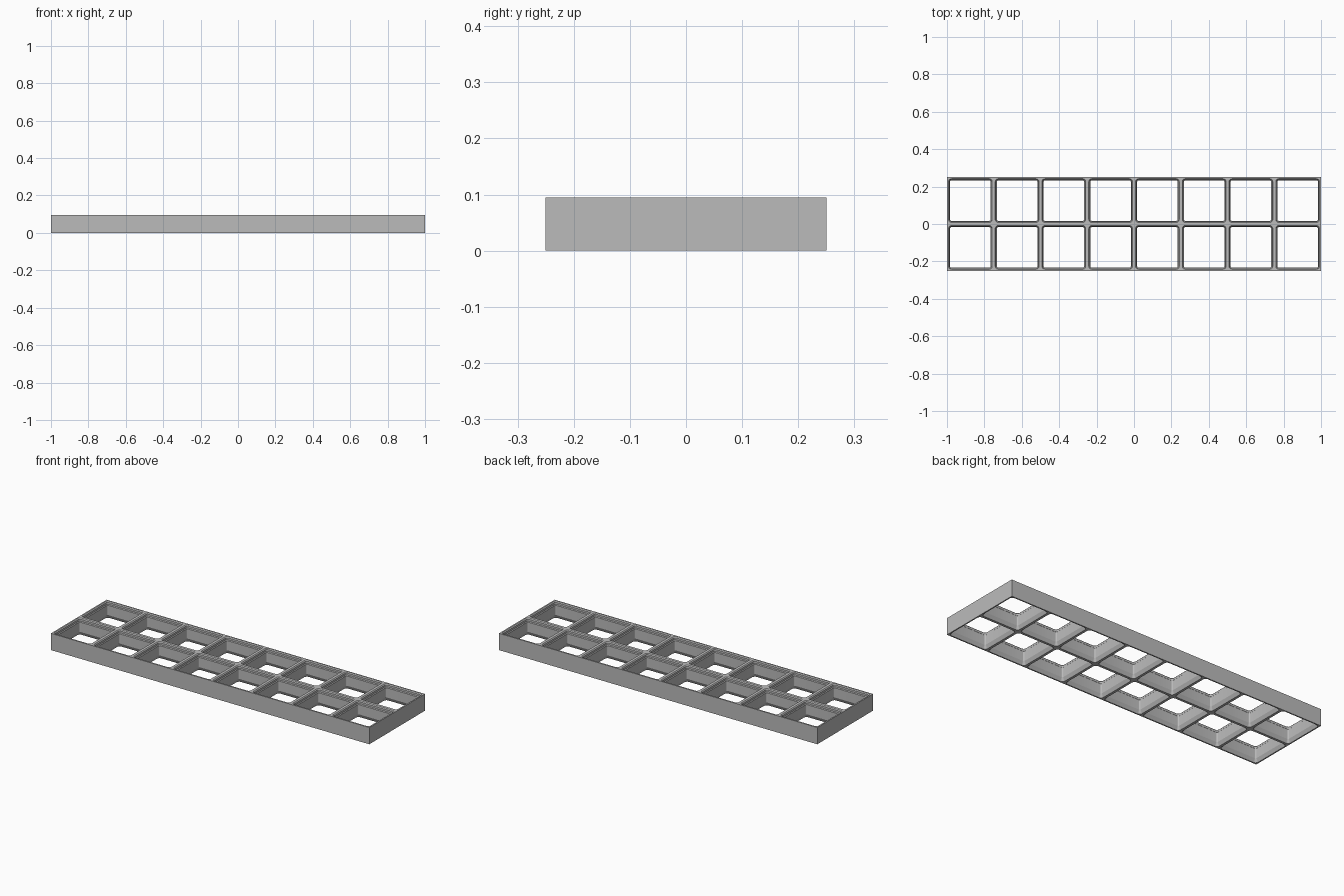
import bpy, bmesh, math

cube = bpy.data.objects.get("Cube")
if cube:
    bpy.data.objects.remove(cube)

COLUMNS, ROWS, PITCH, HEIGHT = 8, 2, 0.25, 0.095
CORNER_RADIUS, ARC_STEPS = 0.024, 6

# Half width of the opening at each height, from the top lip to the underside
PROFILE = [(0.117, HEIGHT), (0.112, 0.09), (0.112, 0.079), (0.108, 0.075),
           (0.108, 0.02), (0.118, 0)]


def make_material(name, value):
    mat = bpy.data.materials.new(name)
    mat.use_nodes = True
    color = (value, value, value, 1)
    mat.diffuse_color = color
    mat.node_tree.nodes["Principled BSDF"].inputs["Base Color"].default_value = color
    return mat


def add_ring(bm, cx, cy, half, radius, z):
    """Rounded square; a zero radius stacks the arc points on the corners."""
    ring = []
    for quarter in range(4):
        mid = math.radians(45 + 90 * quarter)
        sx, sy = math.copysign(1, math.cos(mid)), math.copysign(1, math.sin(mid))
        for step in range(ARC_STEPS + 1):
            a = math.radians(90 * (quarter + step / ARC_STEPS))
            ring.append(bm.verts.new((cx + sx * (half - radius) + radius * math.cos(a),
                                      cy + sy * (half - radius) + radius * math.sin(a), z)))
    return ring


def add_cell(bm, cx, cy):
    half = PITCH / 2
    rings = [add_ring(bm, cx, cy, half, 0, HEIGHT)]
    for width, z in PROFILE:
        rings.append(add_ring(bm, cx, cy, width, CORNER_RADIUS - (half - width), z))
    rings.append(add_ring(bm, cx, cy, half, 0, 0))
    for upper, lower in zip(rings, rings[1:]):
        for i in range(len(upper)):
            j = (i + 1) % len(upper)
            bm.faces.new((upper[i], lower[i], lower[j], upper[j]))


# Open cells side by side, welded into one lattice
bm = bmesh.new()
for col in range(COLUMNS):
    for row in range(ROWS):
        add_cell(bm, (col - (COLUMNS - 1) / 2) * PITCH, (row - (ROWS - 1) / 2) * PITCH)
bmesh.ops.remove_doubles(bm, verts=bm.verts, dist=0.0001)

# Outer walls join the top rim to the bottom rim
rim = [e for e in bm.edges if e.is_boundary]
bmesh.ops.bridge_loops(bm, edges=rim)
bmesh.ops.recalc_face_normals(bm, faces=bm.faces)

mesh = bpy.data.meshes.new("grid_tray")
bm.to_mesh(mesh)
bm.free()
mesh.materials.append(make_material("light_grey", 0.5))
tray = bpy.data.objects.new("grid_tray", mesh)
bpy.context.collection.objects.link(tray)

# Smooth only the rounded corners
bpy.context.view_layer.objects.active = tray
tray.select_set(True)
bpy.ops.object.shade_smooth_by_angle(angle=math.radians(20))
